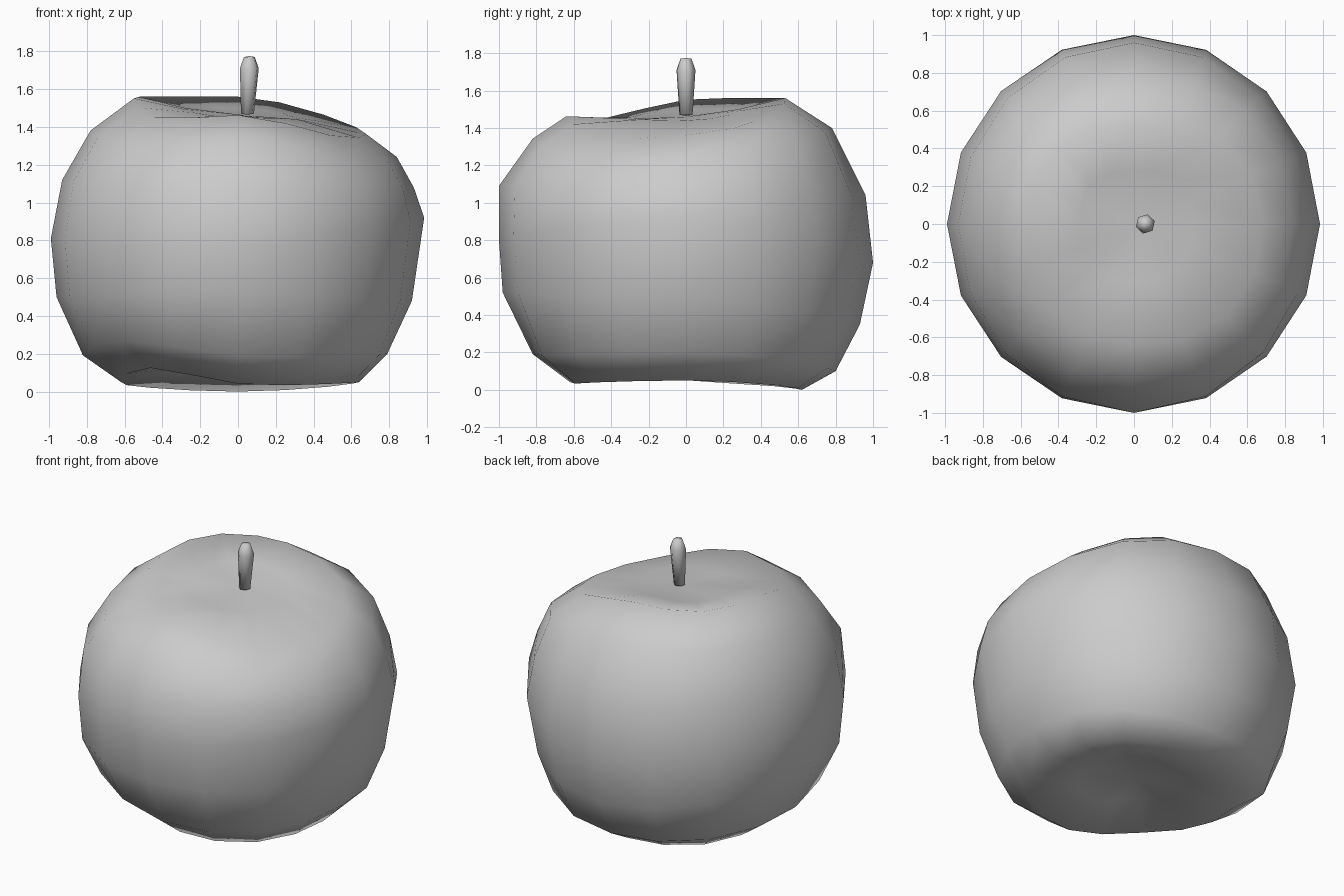
import bpy
import bmesh
import math

default_cube = bpy.data.objects.get("Cube")
if default_cube:
    bpy.data.objects.remove(default_cube, do_unlink=True)


def make_material(name, colour):
    material = bpy.data.materials.new(name)
    material.use_nodes = True
    material.diffuse_color = colour
    shader = next(n for n in material.node_tree.nodes if n.type == "BSDF_PRINCIPLED")
    shader.inputs["Base Color"].default_value = colour
    return material


def loft(name, bottom, rings, top, material):
    """Skin a stack of equal rings, with a single point closing each end."""
    bm = bmesh.new()
    loops = [[bm.verts.new(point) for point in ring] for ring in rings]
    bottom_vert, top_vert = bm.verts.new(bottom), bm.verts.new(top)
    count = len(loops[0])
    for i in range(count):
        j = (i + 1) % count
        for low, high in zip(loops, loops[1:]):
            bm.faces.new((low[i], low[j], high[j], high[i]))
        bm.faces.new((bottom_vert, loops[0][j], loops[0][i]))
        bm.faces.new((top_vert, loops[-1][i], loops[-1][j]))
    bmesh.ops.recalc_face_normals(bm, faces=bm.faces)
    for face in bm.faces:
        face.smooth = True
    mesh = bpy.data.meshes.new(name)
    bm.to_mesh(mesh)
    bm.free()
    mesh.materials.append(material)
    obj = bpy.data.objects.new(name, mesh)
    bpy.context.collection.objects.link(obj)
    return obj


grey = make_material("plain grey", (0.6, 0.6, 0.6, 1.0))

# Fruit outline as (radius, height) from the lower hollow to the upper hollow,
# one for each of the four sides
left = [(0.32, 0.11), (0.64, 0.05), (0.79, 0.2), (0.92, 0.48), (0.985, 0.92),
        (0.93, 1.08), (0.84, 1.25), (0.68, 1.37), (0.32, 1.44)]
back = [(0.32, 0.08), (0.62, 0.0), (0.8, 0.1), (0.93, 0.35), (1.0, 0.68),
        (0.96, 1.04), (0.78, 1.4), (0.53, 1.56), (0.28, 1.5)]
right = [(0.32, 0.11), (0.62, 0.04), (0.82, 0.18), (0.96, 0.5), (0.99, 0.81),
         (0.93, 1.12), (0.78, 1.39), (0.55, 1.56), (0.28, 1.5)]
front = [(0.32, 0.11), (0.62, 0.03), (0.82, 0.18), (0.98, 0.52), (1.0, 0.8),
         (1.0, 1.09), (0.82, 1.36), (0.64, 1.48), (0.3, 1.45)]
sides = [left, back, right, front]
SEGMENTS = 16


def bump(angle, centre):
    return max(0.0, math.cos(angle - math.radians(centre))) ** 6


def fruit_point(level, segment):
    angle = math.tau * segment / SEGMENTS
    quarter, blend = divmod(segment * 4 / SEGMENTS, 1)
    blend = blend * blend * (3 - 2 * blend)
    (r1, z1), (r2, z2) = (sides[(int(quarter) + k) % 4][level] for k in (0, 1))
    radius = r1 + (r2 - r1) * blend
    z = z1 + (z2 - z1) * blend
    # Sagging front shoulders and a raised base on one diagonal
    if z > 1.2 and radius > 0.5:
        z -= 0.07 * bump(angle, -45) + 0.07 * bump(angle, 225)
    if z < 0.3:
        z += 0.09 * bump(angle, 225)
    # Fuller shoulders and base on the diagonals
    if z > 1.15 or z < 0.3:
        radius += 0.035 * math.sin(2 * angle) ** 2
    return (radius * math.cos(angle), radius * math.sin(angle), z)


fruit_rings = [[fruit_point(level, s) for s in range(SEGMENTS)]
               for level in range(len(front))]
loft("fruit_body", (0, 0, 0.14), fruit_rings, (0.05, 0, 1.46), grey)

# Stem widening upward to a blunt tip
stem_rings = []
for radius, x, z in [(0.036, 0.05, 1.47), (0.052, 0.06, 1.71), (0.03, 0.06, 1.77)]:
    stem_rings.append([(x + radius * math.cos(math.tau * s / 6 + 0.3),
                        radius * math.sin(math.tau * s / 6 + 0.3), z)
                       for s in range(6)])
loft("stem", (0.05, 0, 1.465), stem_rings, (0.06, 0, 1.775), grey)
